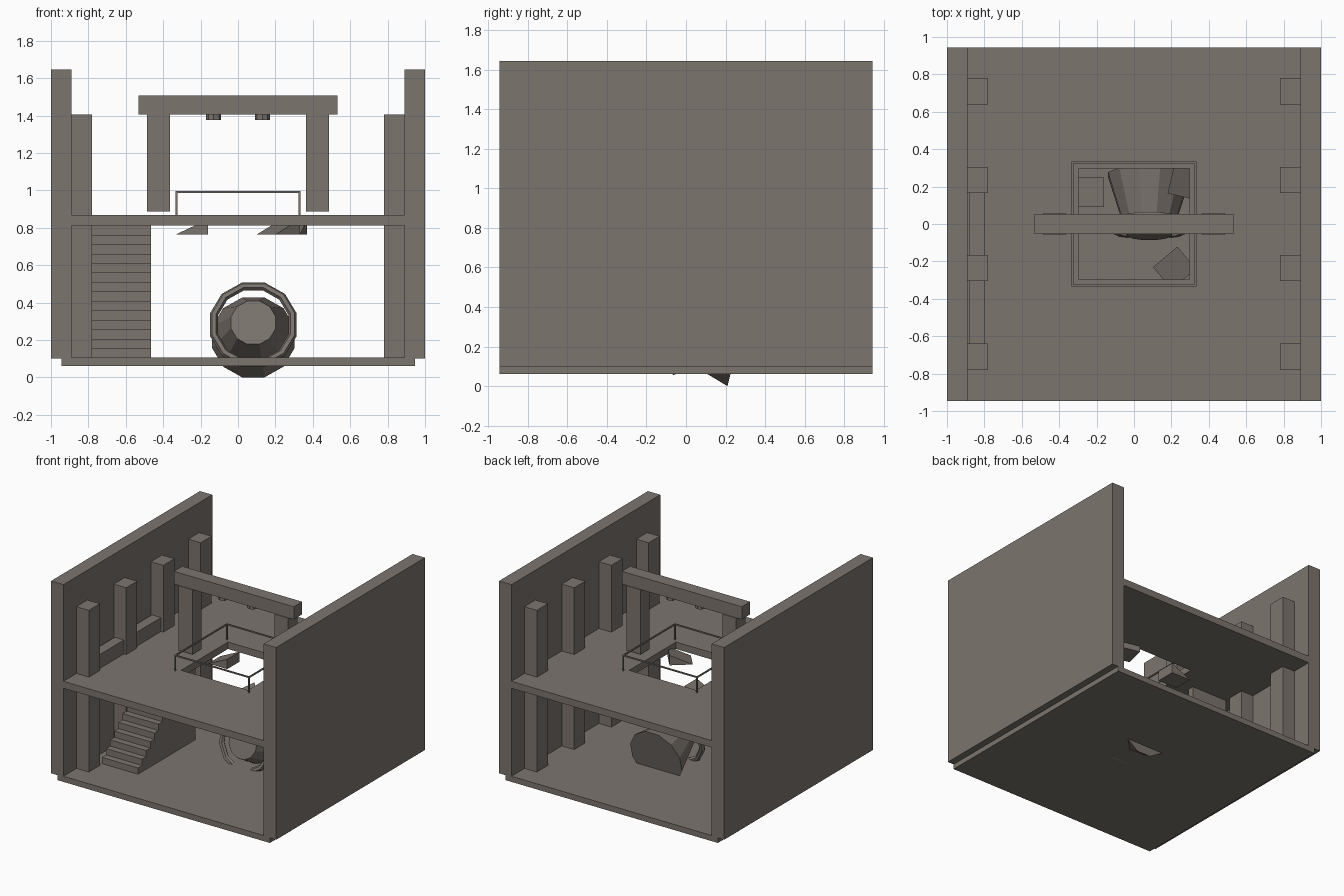
import bpy, bmesh, math
from mathutils import Matrix, Vector

if "Cube" in bpy.data.objects:
    bpy.data.objects.remove(bpy.data.objects["Cube"])

stone = bpy.data.materials.new("warm grey stone")
stone.diffuse_color = (0.20, 0.177, 0.156, 1)
stone.use_nodes = True
stone.node_tree.nodes["Principled BSDF"].inputs["Base Color"].default_value = stone.diffuse_color


def finish(name, bm, matrix=Matrix()):
    bm.transform(matrix)
    bmesh.ops.recalc_face_normals(bm, faces=bm.faces)
    mesh = bpy.data.meshes.new(name)
    bm.to_mesh(mesh)
    bm.free()
    mesh.materials.append(stone)
    obj = bpy.data.objects.new(name, mesh)
    bpy.context.collection.objects.link(obj)
    return obj


def box(name, x0, x1, y0, y1, z0, z1):
    bm = bmesh.new()
    bmesh.ops.create_cube(bm, size=1)
    size = Matrix.Diagonal((x1 - x0, y1 - y0, z1 - z0, 1))
    place = Matrix.Translation(((x0 + x1) / 2, (y0 + y1) / 2, (z0 + z1) / 2))
    return finish(name, bm, place @ size)


def prism(name, profile, depth, direction, matrix=Matrix()):
    """Extrude a closed profile of 3D points along a direction."""
    bm = bmesh.new()
    face = bm.faces.new([bm.verts.new(p) for p in profile])
    ext = bmesh.ops.extrude_face_region(bm, geom=[face])
    verts = [g for g in ext["geom"] if isinstance(g, bmesh.types.BMVert)]
    bmesh.ops.translate(bm, verts=verts, vec=Vector(direction) * depth)
    return finish(name, bm, matrix)


def cone(name, sides, r1, r2, depth, matrix):
    bm = bmesh.new()
    bmesh.ops.create_cone(bm, cap_ends=True, segments=sides, radius1=r1,
                          radius2=r2, depth=depth)
    return finish(name, bm, matrix)


# Ground floor and side walls
box("ground_floor", -0.945, 0.945, -0.945, 0.945, 0.06, 0.105)
for s, side in ((-1, "left"), (1, "right")):
    x = sorted((s * 0.89, s))
    box(side + "_wall", x[0], x[1], -0.945, 0.945, 0.1, 1.645)
    x = sorted((s * 0.78, s * 0.89))
    for y in (-0.71, -0.236, 0.236, 0.71):
        box(side + "_pillar", x[0], x[1], y - 0.07, y + 0.07, 0.105, 1.405)

# Upper floor with a square opening
bm = bmesh.new()
rings = []
for z in (0.812, 0.868):
    for rx, ry in ((0.89, 0.945), (0.297, 0.297)):
        rings.append([bm.verts.new((a * rx, b * ry, z))
                      for a, b in ((-1, -1), (1, -1), (1, 1), (-1, 1))])
lo_out, lo_in, hi_out, hi_in = rings
for a, b in ((lo_out, lo_in), (hi_out, hi_in), (lo_out, hi_out), (lo_in, hi_in)):
    for i in range(4):
        j = (i + 1) % 4
        bm.faces.new((a[i], a[j], b[j], b[i]))
finish("upper_floor", bm)

# Benches between the left pillars
for y0, y1 in ((-0.64, -0.306), (-0.166, 0.166)):
    box("bench", -0.882, -0.80, y0, y1, 0.868, 0.98)

# Staircase: solid stepped profile
steps, rise, run, y0, z0 = 14, 0.707 / 14, 0.052, -0.605, 0.105
pts = [(-0.785, y0, z0)]
for i in range(steps):
    pts.append((-0.785, y0 + i * run, z0 + (i + 1) * rise))
    pts.append((-0.785, y0 + (i + 1) * run, z0 + (i + 1) * rise))
pts.append((-0.785, y0 + steps * run, z0))
prism("staircase", pts, 0.32, (1, 0, 0))

# Railing around the opening
for s in (-1, 1):
    a, b = sorted((s * 0.323, s * 0.333))
    box("railing_bar_x", -0.333, 0.333, a, b, 0.986, 0.996)
    box("railing_bar_y", a, b, -0.333, 0.333, 0.986, 0.996)
    for t in (-1, 1):
        c, d = sorted((t * 0.323, t * 0.333))
        box("railing_post", a, b, c, d, 0.868, 0.99)

# Bell frame with two hanger blocks
box("frame_beam", -0.533, 0.533, -0.053, 0.053, 1.405, 1.507)
for s, side in ((-1, "left"), (1, "right")):
    x = sorted((s * 0.364, s * 0.487))
    box(side + "_frame_post", x[0], x[1], -0.058, 0.058, 0.886, 1.405)
    cone("hanger", 8, 0.04, 0.04, 0.03, Matrix.Translation((s * 0.13, 0, 1.39)))

# Broken wedges of floor hanging in the opening
for x, y, angle in ((-0.245, 0.17, 0), (0.217, -0.236, 40), (0.275, 0.229, 77)):
    prism("floor_fragment",
          [(-0.085, -0.078, 0), (0.085, -0.078, 0), (0.085, -0.078, 0.08)],
          0.156, (0, 1, 0),
          Matrix.Translation((x, y, 0.765)) @ Matrix.Rotation(math.radians(angle), 4, 'Z'))

# Fallen bell lying tilted, with a loose ring around its crown
tilt = Matrix.Rotation(math.radians(76), 4, 'X') @ Matrix.Rotation(math.radians(15), 4, 'Z')
mouth = Matrix.Translation((0.082, 0.263, 0.2135))
cone("bell", 12, 0.228, 0.124, 0.33, mouth @ tilt @ Matrix.Translation((0, 0, 0.165)))
bpy.ops.mesh.primitive_torus_add(major_segments=12, minor_segments=6,
                                 major_radius=0.218, minor_radius=0.022)
ring = bpy.context.object
ring.name = "bell_ring"
ring.data.transform(mouth @ tilt @ Matrix.Translation((0, 0, 0.28)))
ring.data.materials.append(stone)
